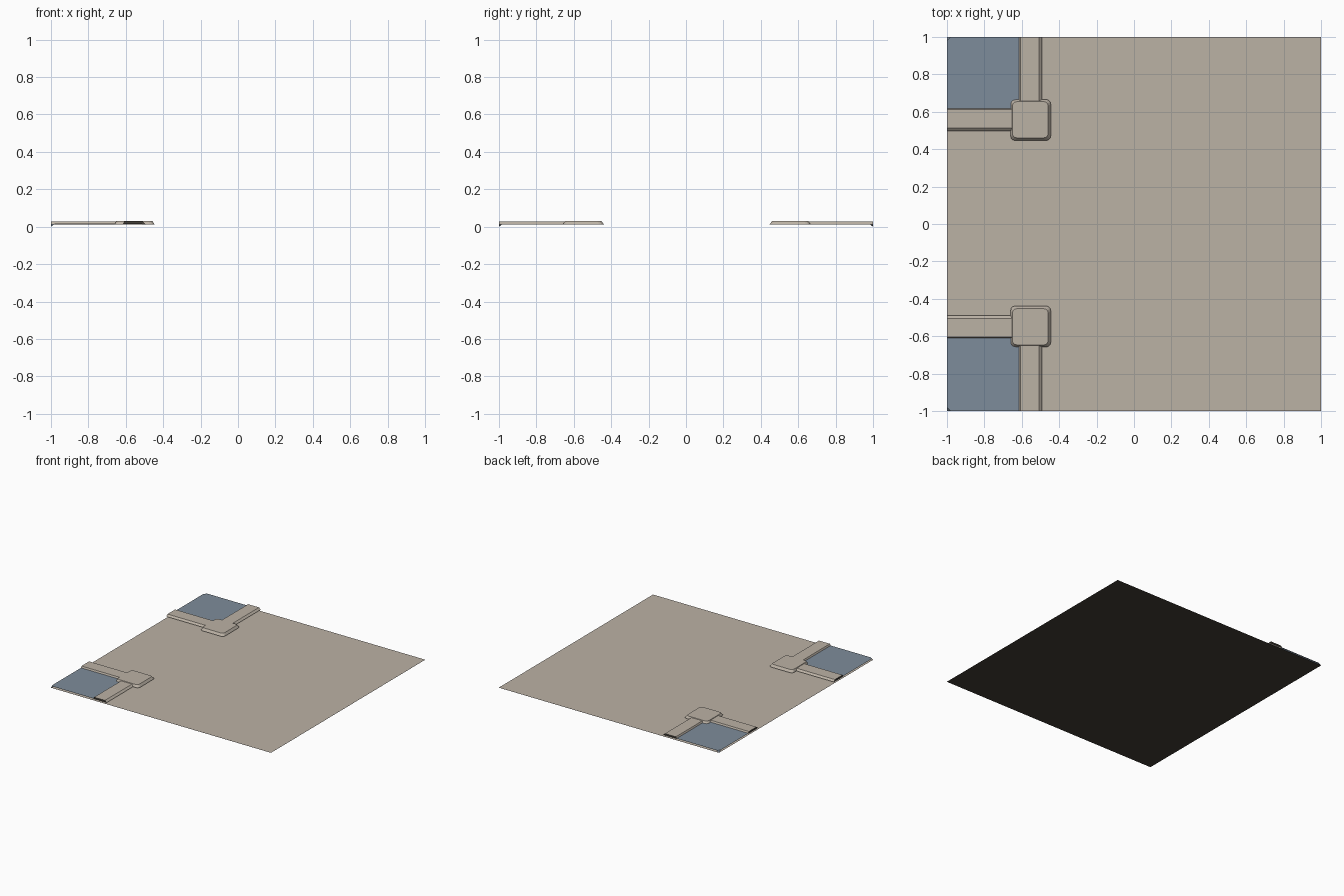
import bpy, bmesh, math
from mathutils import Vector

if "Cube" in bpy.data.objects:
    bpy.data.objects.remove(bpy.data.objects["Cube"])


def material(name, rgb):
    m = bpy.data.materials.new(name)
    m.diffuse_color = (*rgb, 1)
    m.use_nodes = True
    m.node_tree.nodes["Principled BSDF"].inputs["Base Color"].default_value = m.diffuse_color
    return m


STONE = material("warm stone", (0.50, 0.445, 0.378))
BLUE = material("slate blue", (0.207, 0.262, 0.325))
BLACK = material("dark underside", (0.055, 0.047, 0.037))


def build(name, verts, faces, mat, out=(0, 0, 1)):
    """Make an open shell whose faces all look along the out direction."""
    bm = bmesh.new()
    vs = [bm.verts.new(v) for v in verts]
    for f in faces:
        face = bm.faces.new([vs[i] for i in f])
        face.normal_update()
        if face.normal.dot(Vector(out)) < 0:
            face.normal_flip()
    me = bpy.data.meshes.new(name)
    bm.to_mesh(me)
    bm.free()
    me.materials.append(mat)
    ob = bpy.data.objects.new(name, me)
    bpy.context.collection.objects.link(ob)
    return ob


def place(v, side):
    """Mirror a y distance to one side; all but the tile edge sit slightly back."""
    return side * v if v >= 0.97 else side * v + 0.004


def ring(x0, x1, y0, y1, z, r, side):
    """Rounded rectangle loop."""
    pts = []
    corners = ((x1 - r, y1 - r), (x0 + r, y1 - r), (x0 + r, y0 + r), (x1 - r, y0 + r))
    for q, (cx, cy) in enumerate(corners):
        for k in range(4):
            a = math.radians(q * 90 + k * 30)
            pts.append((cx + r * math.cos(a), place(cy + r * math.sin(a), side), z))
    return pts


# Stone ground sheet over a dark underside
SQUARE = ((-1, -1), (1, -1), (1, 1), (-1, 1))
build("ground", [(x, y, 0.0015) for x, y in SQUARE], [(0, 1, 2, 3)], STONE)
build("ground_underside", [(x, y, 0) for x, y in SQUARE], [(0, 1, 2, 3)], BLACK, (0, 0, -1))

# Kerb cross-section: distance from tile centre, height
PROFILE = [(0.493, 0.013), (0.509, 0.027), (0.608, 0.027), (0.615, 0.014)]
STRIPS = [(i, i + 1, i + 5, i + 4) for i in range(3)]

for side, label in ((1, "back"), (-1, "front")):
    # Kerbs along both inner sides of the panel, with dark ends at the tile edge
    across = [(x, place(d, side), z) for x in (-1, -0.56) for d, z in PROFILE]
    along = [(-d, place(v, side), z) for v in (1, 0.56) for d, z in PROFILE]
    for name, pts, out in (("across", across, (-1, 0, 0)), ("along", along, (0, side, 0))):
        build(f"{label}_kerb_{name}", pts, STRIPS, STONE)
        build(f"{label}_kerb_{name}_end", pts[:4], [(0, 1, 2, 3)], BLACK, out)

    # Rounded corner pad with sloping sides
    low = ring(-0.66, -0.445, 0.442, 0.662, 0.012, 0.025, side)
    top = ring(-0.65, -0.459, 0.457, 0.650, 0.031, 0.022, side)
    n = len(low)
    sides = [(i, (i + 1) % n, n + (i + 1) % n, n + i) for i in range(n)]
    build(label + "_corner_pad", low + top, sides + [tuple(range(n, 2 * n))], STONE)

    # Blue panel, its outer corner folded down to the ground
    h, c = 0.0145, 0.02
    pts = [(-0.612, 0.608, h), (-0.612, 1, h), (-1 + c, 1, h),
           (-1, 1 - c, h), (-1, 0.608, h), (-1, 1, 0)]
    build(label + "_panel", [(x, place(y, side), z) for x, y, z in pts],
          [(0, 1, 2, 3, 4), (2, 5, 3)], BLUE)
